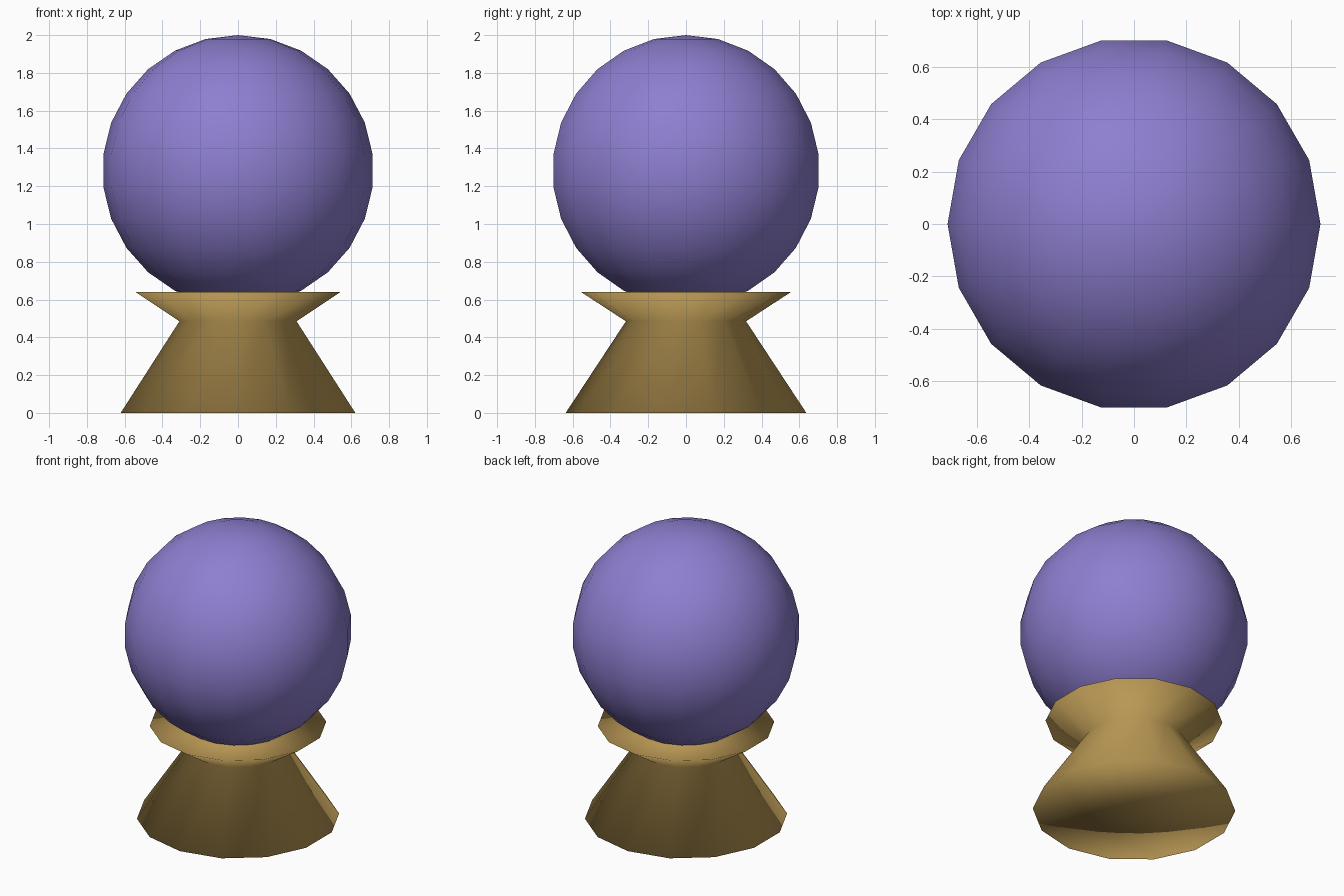
import bpy
import bmesh
from math import sin, cos, pi, tau
from mathutils import Matrix, Vector

cube = bpy.data.objects.get("Cube")
if cube:
    bpy.data.objects.remove(cube, do_unlink=True)


def make_material(name, rgb):
    mat = bpy.data.materials.new(name)
    mat.use_nodes = True
    mat.diffuse_color = (*rgb, 1)
    mat.node_tree.nodes["Principled BSDF"].inputs["Base Color"].default_value = (*rgb, 1)
    return mat


def lathe(name, profile, sides, start, mat):
    """Revolve a (radius, height) profile about z, first column at angle start."""
    bm = bmesh.new()
    turn = Matrix.Rotation(start, 3, 'Z')
    verts = [bm.verts.new(turn @ Vector((r, 0, z))) for r, z in profile]
    edges = [bm.edges.new(pair) for pair in zip(verts, verts[1:])]
    bmesh.ops.spin(bm, geom=verts + edges, cent=(0, 0, 0), axis=(0, 0, 1),
                   angle=tau, steps=sides)
    bmesh.ops.remove_doubles(bm, verts=bm.verts[:], dist=0.0005)
    bmesh.ops.recalc_face_normals(bm, faces=bm.faces[:])
    for face in bm.faces:
        face.smooth = True
    mesh = bpy.data.meshes.new(name)
    bm.to_mesh(mesh)
    bm.free()
    mesh.materials.append(mat)
    obj = bpy.data.objects.new(name, mesh)
    bpy.context.collection.objects.link(obj)
    return obj


purple = make_material("purple glass", (0.27, 0.21, 0.63))
gold = make_material("antique gold", (0.48, 0.31, 0.087))

# Flared stand: closed foot, narrow waist and closed top rim
stand_profile = [(0, 0), (0.637, 0), (0.318, 0.485), (0.556, 0.64), (0, 0.64)]
lathe("stand", stand_profile, 14, pi / 2, gold)

# Ball resting in the stand
radius, bands = 0.718, 13
ball_profile = [(radius * sin(pi * i / bands), 2 - radius - radius * cos(pi * i / bands))
                for i in range(bands + 1)]
lathe("crystal_ball", ball_profile, 18, 0, purple)
